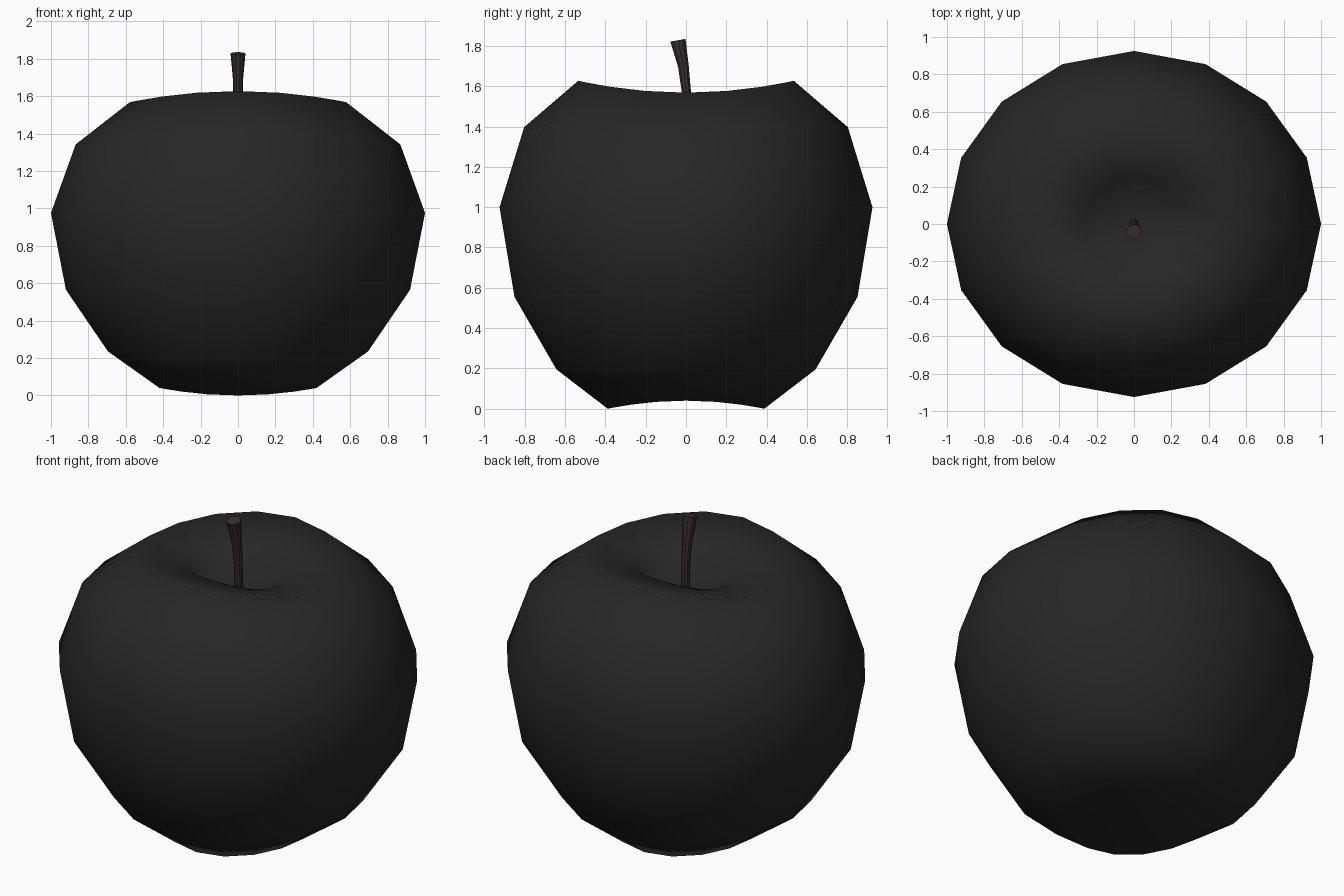
import bpy, bmesh
from math import sin, cos, pi
from mathutils import Vector

if "Cube" in bpy.data.objects:
    bpy.data.objects.remove(bpy.data.objects["Cube"])


def material(name, color):
    m = bpy.data.materials.new(name)
    m.diffuse_color = (*color, 1)
    m.use_nodes = True
    m.node_tree.nodes["Principled BSDF"].inputs["Base Color"].default_value = m.diffuse_color
    return m


def build(name, rings, bottom, top, mat):
    """Skin a stack of rings, closing each end with a pole or a flat cap."""
    bm = bmesh.new()
    loops = [[bm.verts.new(p) for p in ring] for ring in rings]
    n = len(loops[0])
    for a, b in zip(loops, loops[1:]):
        for i in range(n):
            j = (i + 1) % n
            bm.faces.new((a[i], a[j], b[j], b[i]))
    for loop, pole in ((loops[0], bottom), (loops[-1], top)):
        if pole is None:
            bm.faces.new(loop)
        else:
            v = bm.verts.new(pole)
            for i in range(n):
                bm.faces.new((loop[i], loop[(i + 1) % n], v))
    bmesh.ops.recalc_face_normals(bm, faces=bm.faces)
    mesh = bpy.data.meshes.new(name)
    bm.to_mesh(mesh)
    bm.free()
    obj = bpy.data.objects.new(name, mesh)
    bpy.context.collection.objects.link(obj)
    mesh.materials.append(mat)
    return obj


# Apple body: (radius, height on the x axis, height on the y axis)
profile = [(0.42, 0.04, 0.0), (0.695, 0.235, 0.195), (0.92, 0.565, 0.555),
           (1.0, 0.975, 1.0), (0.868, 1.342, 1.397), (0.578, 1.568, 1.627),
           (0.27, 1.50, 1.555)]
SEGMENTS = 16


def body_ring(r, zx, zy):
    angles = [2 * pi * i / SEGMENTS for i in range(SEGMENTS)]
    return [(r * cos(a), 0.925 * r * sin(a), zx + (zy - zx) * sin(a) ** 2)
            for a in angles]


body = build("apple_body", [body_ring(*p) for p in profile],
             (0, 0, 0.14), (0, 0, 1.27), material("skin", (0.02, 0.02, 0.02)))
body.data.polygons.foreach_set("use_smooth", [True] * len(body.data.polygons))

# Stem: (y, z, radius, forward tilt of the section), leaning to the front
path = [(0.005, 1.24, 0.024, 0), (0.002, 1.57, 0.024, 0.03),
        (-0.013, 1.70, 0.028, 0.15), (-0.04, 1.828, 0.04, 0.18)]


def stem_ring(y, z, r, tilt, sides=10):
    angles = [2 * pi * i / sides for i in range(sides)]
    return [Vector((r * cos(a), y + r * sin(a) * cos(tilt), z + r * sin(a) * sin(tilt)))
            for a in angles]


stem = build("stem", [stem_ring(*p) for p in path], None, None,
             material("bark", (0.04, 0.03, 0.028)))
bpy.ops.object.select_all(action='DESELECT')
stem.select_set(True)
bpy.context.view_layer.objects.active = stem
bpy.ops.object.shade_smooth_by_angle(angle=pi / 6)
